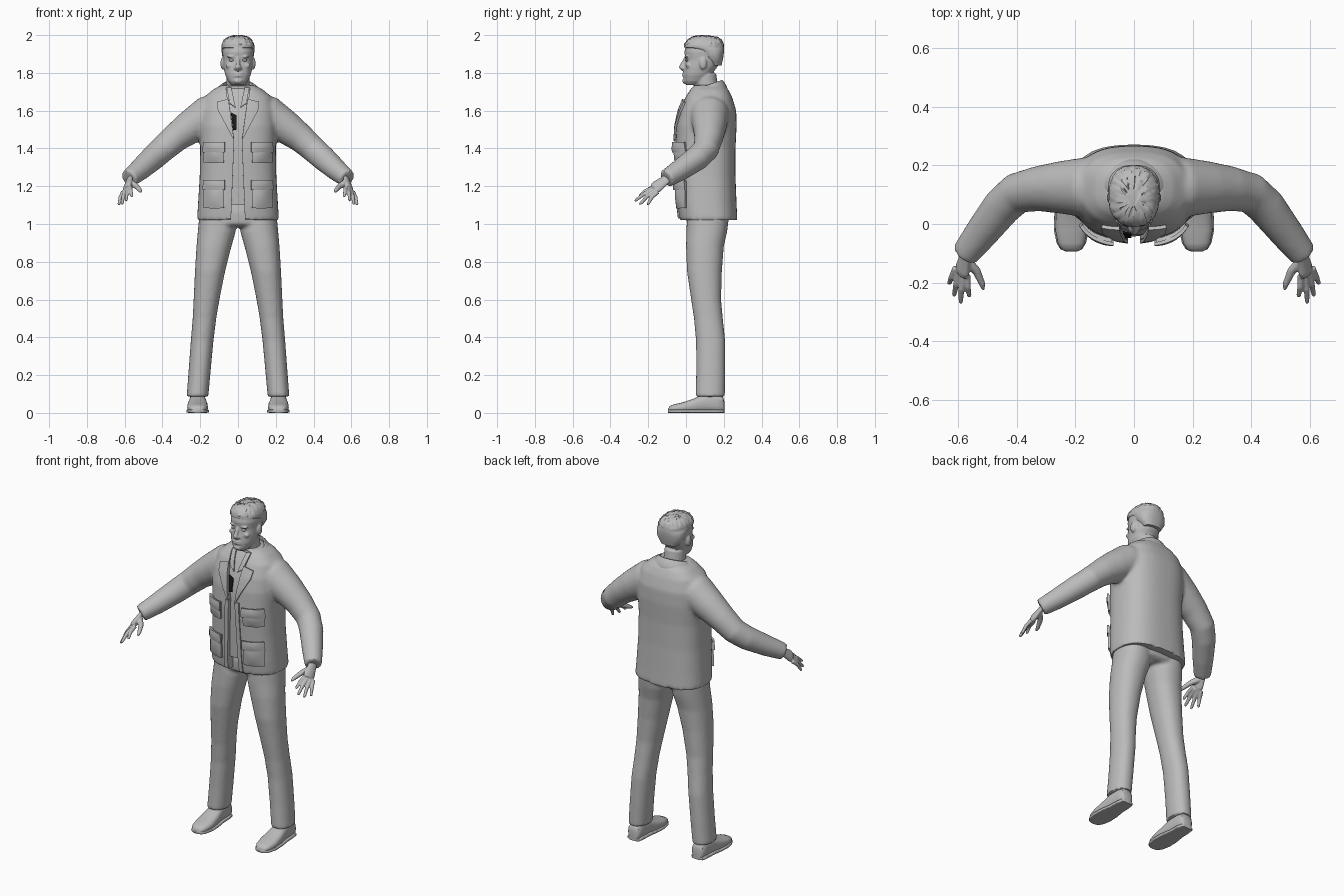
import bpy, bmesh, math, random
from mathutils import Vector as V

random.seed(4)
old = bpy.data.objects.get("Cube")
if old:
    bpy.data.objects.remove(old)


def material(name, value):
    m = bpy.data.materials.new(name)
    m.use_nodes = True
    m.diffuse_color = (value, value, value, 1)
    m.node_tree.nodes["Principled BSDF"].inputs["Base Color"].default_value = m.diffuse_color
    return m


GREY, DARK = material("plain_grey", 0.5), material("near_black", 0.01)


def loft(bm, rings, n=2.0, seg=32):
    """Skin superellipse rings given as (centre, half axis u, half axis v)."""
    def power(a):
        return math.copysign(abs(a) ** (2 / n), a)
    loops = []
    for c, u, v in rings:
        angles = [2 * math.pi * i / seg for i in range(seg)]
        loops.append([bm.verts.new(c + u * power(math.cos(a)) + v * power(math.sin(a))) for a in angles])
    for a, b in zip(loops, loops[1:]):
        for i in range(seg):
            j = (i + 1) % seg
            bm.faces.new((a[i], a[j], b[j], b[i]))
    bm.faces.new(loops[0])
    bm.faces.new(loops[-1])


def level(rows):
    """Horizontal rings from (z, half width, front y, back y)."""
    return [(V((0, (f + b) / 2, z)), V((w, 0, 0)), V((0, (b - f) / 2, 0))) for z, w, f, b in rows]


def tube(bm, path, flat=1.0, side=V((0, 0, 1)), seg=20):
    """Tube along (x, y, z, radius) points."""
    pts = [V(p[:3]) for p in path]
    rings = []
    for i, p in enumerate(path):
        t = (pts[min(i + 1, len(pts) - 1)] - pts[max(i - 1, 0)]).normalized()
        u = t.cross(side).normalized()
        rings.append((pts[i], u * p[3], t.cross(u) * p[3] * flat))
    loft(bm, rings, seg=seg)


def ball(bm, centre, size):
    geo = bmesh.ops.create_uvsphere(bm, u_segments=20, v_segments=12, radius=1)
    for v in geo["verts"]:
        v.co = V([c + a * s for c, a, s in zip(centre, v.co, size)])


def finish(name, bm, voxel=0, smooth=0, mods=(), mat=GREY, angle=40):
    bmesh.ops.recalc_face_normals(bm, faces=bm.faces)
    me = bpy.data.meshes.new(name)
    bm.to_mesh(me)
    bm.free()
    ob = bpy.data.objects.new(name, me)
    bpy.context.collection.objects.link(ob)
    specs = list(mods)
    if smooth:
        specs.insert(0, ("SMOOTH", dict(factor=0.5, iterations=smooth)))
    if voxel:
        specs.insert(0, ("REMESH", dict(mode="VOXEL", voxel_size=voxel)))
    for kind, options in specs:
        m = ob.modifiers.new(kind.title(), kind)
        for key, value in options.items():
            setattr(m, key, value)
    # Bake the modifiers, then shade
    dg = bpy.context.evaluated_depsgraph_get()
    ob.data = bpy.data.meshes.new_from_object(ob.evaluated_get(dg))
    ob.modifiers.clear()
    ob.data.materials.clear()
    ob.data.materials.append(mat)
    bpy.ops.object.select_all(action="DESELECT")
    ob.select_set(True)
    bpy.context.view_layer.objects.active = ob
    bpy.ops.object.shade_smooth_by_angle(angle=math.radians(angle))
    return ob


TORSO = [(1.02, .217, -.035, .272), (1.10, .212, -.045, .268), (1.25, .203, -.05, .262),
         (1.40, .2, -.056, .262), (1.52, .205, -.05, .268), (1.60, .2, -.033, .266),
         (1.67, .18, -.005, .245), (1.71, .135, .02, .225), (1.735, .09, .04, .2)]
N = 2.6


def chest(x, z):
    """Front y of the jacket at x, z."""
    z = min(max(z, TORSO[0][0]), TORSO[-1][0] - 1e-4)
    for a, b in zip(TORSO, TORSO[1:]):
        if a[0] <= z < b[0]:
            k = (z - a[0]) / (b[0] - a[0])
            w, f, r = [a[i] + (b[i] - a[i]) * k for i in (1, 2, 3)]
            return (f + r) / 2 - (r - f) / 2 * max(0, 1 - abs(x / w) ** N) ** (1 / N)


def patch(name, corners, lift, thick, mat=GREY, puff=0.0, cells=8):
    """Plate wrapped on the chest between four (x, z) corners."""
    bm = bmesh.new()
    grid = []
    for i in range(cells + 1):
        for j in range(cells + 1):
            s, t = i / cells, j / cells
            a, b, c, d = [V(p) for p in corners]
            p = a.lerp(b, s).lerp(d.lerp(c, s), t)
            y = chest(p.x, p.y) - lift - puff * math.sin(math.pi * s) * math.sin(math.pi * t)
            grid.append(bm.verts.new((p.x, y, p.y)))
    w = cells + 1
    for i in range(cells):
        for j in range(cells):
            bm.faces.new((grid[i * w + j], grid[i * w + j + 1], grid[i * w + w + j + 1], grid[i * w + w + j]))
    bmesh.ops.recalc_face_normals(bm, faces=bm.faces)
    finish(name, bm, mods=[("SOLIDIFY", dict(thickness=thick, offset=0))], mat=mat)


# Cutter for the open front of the jacket
bm = bmesh.new()
outline = [(.075, 1.8), (.055, 1.66), (.02, 1.45), (.04, .95)]
outline += [(-x, z) for x, z in reversed(outline)]
base = bm.faces.new([bm.verts.new((x, -.3, z)) for x, z in outline])
ext = bmesh.ops.extrude_face_region(bm, geom=[base])
bmesh.ops.translate(bm, vec=(0, .34, 0), verts=[g for g in ext["geom"] if isinstance(g, bmesh.types.BMVert)])
cutter = finish("front_cutter", bm)
cutter.hide_render = True
cutter.hide_set(True)

# Jacket with sleeves
bm = bmesh.new()
loft(bm, level(TORSO), N, 48)
for s in (1, -1):
    tube(bm, [(s * x, y, z, r) for x, y, z, r in (
        (.08, .125, 1.6, .1), (.16, .125, 1.575, .104), (.25, .125, 1.515, .09), (.33, .12, 1.457, .077),
        (.4, .105, 1.395, .07), (.45, .06, 1.35, .067), (.52, -.03, 1.287, .058), (.578, -.105, 1.24, .048))])
finish("jacket", bm, .01, 6, [("BOOLEAN", dict(object=cutter, operation="DIFFERENCE", solver="EXACT"))])

# Shirt inside the jacket
bm = bmesh.new()
loft(bm, level([(z, w - .02, f + .014, b - .02) for z, w, f, b in TORSO[1:]]), N, 48)
finish("shirt", bm)

# Collar strip, lapels, pockets and flaps on both sides
bm = bmesh.new()
loops = []
for i in range(25):
    a = math.radians(-62 + 304 * i / 24)
    rise = (1 + math.sin(a)) / 2
    rows = [(.088, .088, 1.645 + .085 * rise ** .6), (.08, .08, 1.675 + .09 * rise ** .6),
            (.098, .093, 1.665 + .09 * rise ** .6), (.135, .118, 1.615 + .09 * rise ** .5)]
    loops.append([bm.verts.new((p * math.cos(a), .105 + q * math.sin(a), z)) for p, q, z in rows])
for a, b in zip(loops, loops[1:]):
    for k in range(3):
        bm.faces.new((a[k], a[k + 1], b[k + 1], b[k]))
finish("collar", bm, mods=[("SOLIDIFY", dict(thickness=.01, offset=0)), ("SUBSURF", dict(levels=1))])

for s, side in ((1, "left"), (-1, "right")):
    def mirrored(pts):
        return [(s * x, z) for x, z in pts]
    patch(side + "_lapel", mirrored([(.02, 1.44), (.105, 1.6), (.11, 1.645), (.05, 1.66)]), .007, .012)
    patch(side + "_front_edge", mirrored([(.037, 1.03), (.06, 1.03), (.045, 1.45), (.02, 1.45)]), .003, .008)
    for tag, low, high in (("upper", 1.325, 1.425), ("lower", 1.085, 1.225)):
        patch(f"{side}_{tag}_pocket", mirrored([(.075, low), (.178, low), (.175, high), (.075, high)]), .006, .014, puff=.012)
        patch(f"{side}_{tag}_flap", mirrored([(.07, high - .045), (.184, high - .045), (.18, high + .008), (.07, high + .008)]),
              .018, .012, puff=.004)
    # Shirt collar point
    patch(side + "_shirt_collar", mirrored([(.012, 1.615), (.045, 1.64), (.06, 1.72), (.035, 1.72)]), -.006, .008)
patch("dark_chest_patch", [(-.026, 1.495), (-.008, 1.5), (-.008, 1.575), (-.038, 1.59)], -.006, .006, DARK)

# Trousers
bm = bmesh.new()
loft(bm, level([(.985, .1, .03, .2), (1.0, .19, .004, .222), (1.06, .2, 0, .235), (1.12, .19, .01, .23)]), 2.4)
LEG = [(1.04, .02, .205, .005, .228), (.96, .012, .213, .002, .218), (.88, .035, .22, 0, .2),
       (.75, .068, .228, .005, .19), (.6, .098, .235, .027, .186), (.5, .115, .24, .042, .195),
       (.38, .13, .25, .053, .208), (.22, .145, .262, .054, .208), (.085, .157, .272, .05, .206)]
for s in (1, -1):
    loft(bm, [(V((s * (a + b) / 2, (f + r) / 2, z)), V(((b - a) / 2, 0, 0)), V((0, (r - f) / 2, 0)))
              for z, a, b, f, r in LEG], 2.2)
finish("trousers", bm, .01, 5)

# Shoes with soles
SHOE = [(-.094, .018, .022), (-.086, .034, .036), (-.065, .046, .045), (-.02, .055, .055), (.04, .053, .075),
        (.1, .044, .105), (.16, .042, .11), (.195, .037, .09), (.203, .025, .06)]
for s, side in ((1, "left"), (-1, "right")):
    for part, grow, tall in (("shoe", 1, 0), ("sole", 1.09, .018)):
        bm = bmesh.new()
        rings = []
        for y, w, h in SHOE:
            h = (tall or h) / 2
            rings.append((V((s * .214, y, h)), V((w * grow, 0, 0)), V((0, 0, h))))
        loft(bm, rings, 2.6 if part == "shoe" else 6, 24)
        finish(f"{side}_{part}", bm, angle=50)

# Hands: palm, four fingers and thumb
WRIST, PALM = V((.572, -.095, 1.245)), V((.589, -.17, 1.185))
for s, side in ((1, "left"), (-1, "right")):
    bm = bmesh.new()

    def limb(points, radii, flat=1.0, across=V((0, 0, 1))):
        tube(bm, [(s * p.x, p.y, p.z, r) for p, r in zip(points, radii)], flat, across, 14)
    limb([WRIST, WRIST.lerp(PALM, .4), WRIST.lerp(PALM, .8), PALM], (.026, .03, .036, .03), .5, V((s * .75, .1, .65)))
    for k, tip in enumerate([(.562, -.25, 1.145), (.592, -.272, 1.122), (.615, -.247, 1.103), (.632, -.205, 1.1)]):
        root = PALM + V((-.02 + .013 * k, -.004 + .008 * k, .006 - .007 * k))
        tip = V(tip)
        limb([root, root.lerp(tip, .5) + V((.002, -.003, .007)), tip.lerp(root, .08), tip], (.012, .0105, .008, .004))
    limb([WRIST.lerp(PALM, .35), V((.538, -.16, 1.2)), V((.518, -.205, 1.178)), V((.514, -.225, 1.168))],
         (.02, .015, .011, .005))
    finish(side + "_hand", bm, .004, 3)

# Head, neck, nose, brow, ears, lips and chin
HEAD = [(1.735, .032, .0, .07), (1.755, .052, -.012, .11), (1.79, .068, -.014, .135), (1.83, .076, -.01, .165),
        (1.87, .079, -.003, .185), (1.91, .083, -.009, .193), (1.945, .08, .0, .19), (1.97, .068, .02, .175),
        (1.985, .045, .045, .145)]
bm = bmesh.new()
loft(bm, level(HEAD), 2.25)
tube(bm, [(0, .12, 1.62, .072), (0, .112, 1.7, .062), (0, .1, 1.79, .06)], side=V((1, 0, 0)))
tube(bm, [(0, -.002, 1.878, .008), (0, -.016, 1.85, .011), (0, -.024, 1.83, .015), (0, -.012, 1.818, .012)], side=V((1, 0, 0)))
ball(bm, (0, -.006, 1.757), (.024, .014, .014))
for z in (1.784, 1.796):
    ball(bm, (0, -.012, z), (.025, .009, .005))
for s in (1, -1):
    ball(bm, (s * .034, .004, 1.886), (.024, .011, .007))
    ball(bm, (s * .013, -.015, 1.824), (.009, .009, .007))
    ball(bm, (s * .046, .012, 1.838), (.02, .014, .014))
    ball(bm, (s * .082, .09, 1.85), (.011, .02, .032))
finish("head", bm, .005, 3)
for s, side in ((1, "left"), (-1, "right")):
    bm = bmesh.new()
    ball(bm, (s * .034, .007, 1.867), (.014, .012, .007))
    finish(side + "_eye", bm)

# Cropped hair with a ragged surface
bm = bmesh.new()
loft(bm, level([(1.84, .055, .12, .188), (1.88, .082, .09, .197), (1.92, .088, .05, .202), (1.935, .087, -.01, .201),
                (1.955, .085, -.008, .199), (1.975, .074, .006, .187), (1.99, .055, .03, .165), (1.997, .025, .06, .12)]), 2.3, 40)
bmesh.ops.subdivide_edges(bm, edges=bm.edges, cuts=1, use_grid_fill=True)
for v in bm.verts:
    if v.co.z > 1.94:
        v.co += V([random.uniform(-.003, .003) for _ in range(3)])
finish("hair", bm, angle=50)
